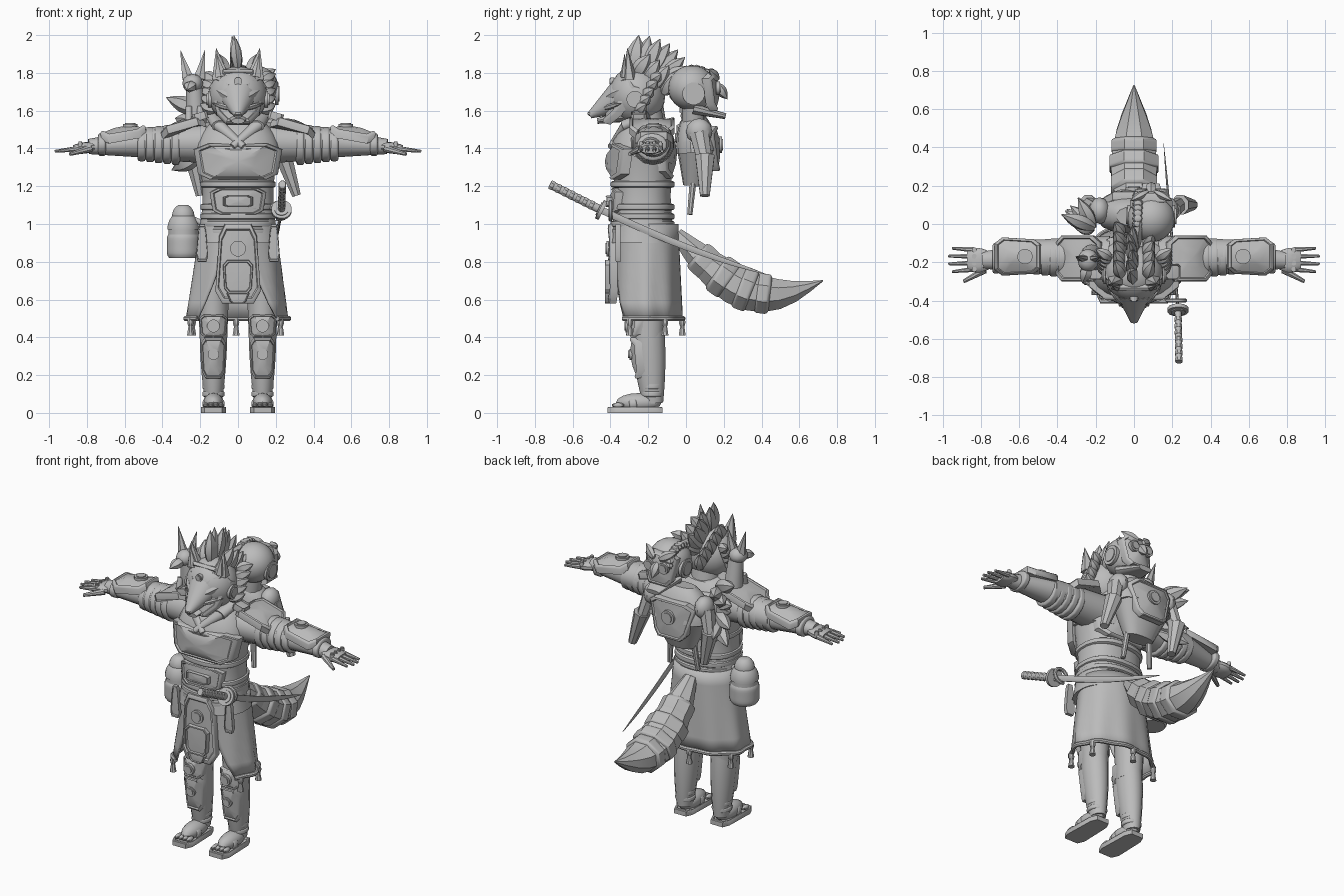
import bpy, bmesh, math, random
from mathutils import Vector, Matrix

random.seed(4)
default_cube = bpy.data.objects.get("Cube")
if default_cube:
    bpy.data.objects.remove(default_cube, do_unlink=True)

shade = (.5, .5, .5, 1)
grey = bpy.data.materials.new("plain grey")
grey.use_nodes = True
grey.diffuse_color = shade
grey.node_tree.nodes["Principled BSDF"].inputs["Base Color"].default_value = shade

FRONT = Matrix.Rotation(math.radians(90), 3, 'X')
BACK = Matrix.Rotation(math.pi, 3, 'Z') @ FRONT
TOP = Matrix.Identity(3)
X, Y, Z = TOP
SIDES = ((1, "left"), (-1, "right"))
parts = []


# Lengthwise shapes, from start to end of a part
def straight(t): return 1
def taper(t): return 1 - t / 4
def cone(t): return 1 - t / 2
def spike(t): return 1 - .97 * t
def band(t): return 1 - abs(2 * t - 1) ** 6 / 7
def barrel(t): return .75 + math.sin(math.pi * t) / 4
def waisted(t): return 1 - math.sin(math.pi * t) / 7
def dome(t): return math.sqrt(1 - .8 * t * t)
def calf(t): return 1 - t * t * .4
def leaf(t): return max(.03, math.sin(math.pi * (.15 + .85 * t)))
def brush(t): return max(.03, math.sin(math.pi * (.1 + .9 * t)))


def finish(name, bm):
    bmesh.ops.recalc_face_normals(bm, faces=bm.faces[:])
    mesh = bpy.data.meshes.new(name)
    bm.to_mesh(mesh)
    bm.free()
    mesh.materials.append(grey)
    ob = bpy.data.objects.new(name, mesh)
    bpy.context.collection.objects.link(ob)
    parts.append(ob)
    return ob


def skin(bm, loops):
    for low, high in zip(loops, loops[1:]):
        for i in range(len(low)):
            j = (i + 1) % len(low)
            bm.faces.new((low[i], low[j], high[j], high[i]))


def sweep(name, spots, widths, depths, axis, sides, power=1.0):
    bm, loops = bmesh.new(), []
    for i, spot in enumerate(spots):
        tangent = (spots[min(i + 1, len(spots) - 1)] - spots[max(i - 1, 0)]).normalized()
        u = (axis - tangent * axis.dot(tangent)).normalized()
        v = tangent.cross(u)
        ring = []
        for k in range(sides):
            angle = math.tau * (k + .5) / sides
            c, s = (math.copysign(abs(f(angle)) ** power, f(angle)) for f in (math.cos, math.sin))
            ring.append(bm.verts.new(spot + u * c * widths[i] + v * s * depths[i]))
        loops.append(ring)
    skin(bm, loops)
    bm.faces.new(loops[0])
    bm.faces.new(loops[-1])
    return finish(name, bm)


def along(start, end, t, sag=0.0):
    return Vector(start).lerp(Vector(end), t) - Z * sag * math.sin(math.pi * t)


def loft(name, start, end, width, depth, shape=straight, sides=14, sag=0.0, power=1.0):
    steps = [i / 10 for i in range(11)]
    span = (Vector(end) - Vector(start)).normalized()
    return sweep(name, [along(start, end, t, sag) for t in steps], [width * shape(t) for t in steps],
                 [depth * shape(t) for t in steps], Y if abs(span.x) > .75 else X, sides, power)


def tuft(name, start, end, width, depth, shape=leaf):
    return loft(name, start, end, width, depth, shape, sides=6)


def path(name, points, radius, axis):
    sizes = [radius] * len(points)
    return sweep(name, [Vector(p) for p in points], sizes, sizes, axis, 8)


def disc(name, loc, way, radius, height=.02):
    loc, way = Vector(loc), Vector(way)
    loft(name + "_rim", loc, loc + way * height, radius, radius, sides=16)
    return loft(name, loc, loc + way * height * 1.3, radius * .7, radius * .7, sides=16)


def ball(name, loc, size, segments=16):
    bm = bmesh.new()
    bmesh.ops.create_uvsphere(bm, u_segments=segments, v_segments=segments // 2, radius=1)
    bmesh.ops.scale(bm, vec=size, verts=bm.verts)
    bmesh.ops.translate(bm, vec=loc, verts=bm.verts)
    return finish(name, bm)


def plate(name, loc, width, height, narrow=1.0, turn=FRONT, thick=.02, bend=0.0, cut=.3):
    """Armour plate with clipped corners and a raised rim; sizes are half sizes."""
    inner = 1 - cut
    half = [(width * inner, height), (width, height * inner),
            (width * narrow, -height * inner), (width * narrow * inner, -height)]
    outline = half + [(-x, y) for x, y in reversed(half)]
    bm = bmesh.new()

    def place(x, y, lift):
        return bm.verts.new(turn @ Vector((x, y, lift * thick - bend * x * x)) + Vector(loc))

    loops = [[place(x * size, y * size, lift) for x, y in outline]
             for size, lift in ((1, -1), (1, .8), (.97, 1), (.88, 1), (.84, .5), (.4, .6))]
    skin(bm, loops)
    centre, last = place(0, 0, .6), loops[-1]
    for i, v in enumerate(last):
        bm.faces.new((v, last[(i + 1) % len(last)], centre))
    bm.faces.new(loops[0])
    return finish(name, bm)


# Torso, neck and waist wraps
loft("waist", (0, -.23, .9), (0, -.23, 1.4), .22, .175, waisted, sides=24, power=.85)
loft("chest", (0, -.23, 1.35), (0, -.19, 1.56), .23, .175, dome, sides=24, power=.85)
loft("neck", (0, -.2, 1.5), (0, -.23, 1.65), .09, .09)
for z in (.96, 1, 1.04, 1.09, 1.21):
    loft("waist_wrap", (0, -.23, z - .02), (0, -.23, z + .02), .2, .17, band, sides=24, power=.85)
plate("chest_plate", (0, -.415, 1.33), .235, .095, .9, thick=.025, bend=2)
plate("belly_plate", (0, -.395, 1.12), .15, .07, .9, bend=2)
plate("belly_crest", (0, -.41, 1.12), .08, .03, bend=2)
plate("back_plate", (0, -.06, 1.37), .2, .13, .9, BACK, bend=2)
for s, side in SIDES:
    loft(side + "_collar", (s * .13, -.2, 1.57), (s * .1, -.33, 1.52), .04, .03)
    loft(side + "_collar_end", (s * .11, -.31, 1.53), (-s * .03, -.4, 1.41), .035, .03, cone)

# Skirt: open at the front, lightly pleated, with a hem and tassels
bm, rows, columns = bmesh.new(), [], 48
for i in range(7):
    t = i / 6
    opening = .3 + .6 * t * t
    row = []
    for k in range(columns + 1):
        a = opening + (math.tau - 2 * opening) * k / columns
        ripple = 1 + .03 * t * math.sin(a * 9)
        row.append(bm.verts.new((math.sin(a) * (.2 + .07 * t) * ripple - .01 * t,
                                 -.21 - math.cos(a) * (.17 + .02 * t) * ripple, 1 - t / 2)))
    rows.append(row)
for top, low in zip(rows, rows[1:]):
    for k in range(columns):
        bm.faces.new((top[k], top[k + 1], low[k + 1], low[k]))
hem = [v.co.copy() for v in rows[-1]]
finish("skirt", bm).modifiers.new("cloth", 'SOLIDIFY').thickness = .012
path("skirt_hem", hem, .014, Z)
for corner in hem[2::11]:
    loft("tassel_knot", corner, corner - Z * .04, .018, .018, barrel, sides=8)
    loft("tassel", corner - Z * .09, corner - Z * .03, .02, .02, cone, sides=8)

# Front apron with its armour
plate("apron", (0, -.4, .79), .1, .21, 1.2, bend=1.5)
plate("apron_armour", (0, -.41, .72), .08, .09, .9)
plate("apron_base", (0, -.41, .61), .06, .03, .7)
disc("apron_boss", (0, -.4, .87), -Y, .042)
for s, side in SIDES:
    plate(side + "_sash_end", (s * .19, -.36, .9), .02, .1, 1.6, thick=.012)

# Legs, shin armour and sandals
for s, side in SIDES:
    x = s * .13
    loft(side + "_thigh", (x, -.2, .8), (x, -.2, .4), .09, .1, lambda t: 1 - t / 6)
    loft(side + "_calf", (x, -.205, .45), (x, -.175, .05), .075, .09, calf)
    plate(side + "_shin_plate", (x, -.28, .29), .066, .11, .9, FRONT @ Matrix.Rotation(.15, 3, 'X'), bend=10)
    plate(side + "_knee_plate", (x, -.295, .46), .075, .06, .9, bend=10)
    disc(side + "_knee_boss", (x, -.3, .46), -Y, .034)
    disc(side + "_shin_boss", (x, -.28, .31), -Y, .03)
    for z in (.1, .14):
        loft(side + "_ankle_wrap", (x, -.18, z - .015), (x, -.18, z + .015), .06, .06, band)
    plate(side + "_sandal", (x, -.27, .016), .06, .145, 1.1, TOP, .016)
    ball(side + "_foot", (x, -.25, .055), (.055, .12, .05))
    for k in range(4):
        ball(side + "_toe", (x + (k - 1.5) * .027, -.36, .04), (.015, .034, .015), 10)
    loft(side + "_strap", (x, -.26, .05), (x, -.3, .045), .06, .045, band)

# Arms, sleeves, bracers and hands
for s, side in SIDES:
    loft(side + "_sleeve", (s * .13, -.18, 1.43), (s * .52, -.17, 1.425), .12, .11, taper)
    loft(side + "_forearm", (s * .48, -.17, 1.43), (s * .79, -.19, 1.41), .09, .08, cone)
    for k in range(5):
        fold, r = .33 + .045 * k, .112 - .005 * k
        loft(side + "_sleeve_fold", (s * (fold - .022), -.175, 1.42), (s * (fold + .022), -.175, 1.42),
             r, r - .004, band)
    along_arm = Matrix.Rotation(s * .12, 3, 'Y') @ Matrix.Rotation(-s * math.pi / 2, 3, 'Z')
    plate(side + "_bracer", (s * .61, -.17, 1.505), .1, .12, .9, along_arm, bend=5)
    disc(side + "_bracer_boss", (s * .57, -.17, 1.51), Z, .04)
    loft(side + "_wrist_cuff", (s * .7, -.18, 1.42), (s * .74, -.18, 1.42), .08, .06, band)
    slope = Matrix.Rotation(s * .28, 3, 'Y')
    plate(side + "_shoulder_guard", (s * .3, -.18, 1.54), .12, .12, turn=slope, bend=3)
    plate(side + "_shoulder_buckle", (s * .2, -.25, 1.57), .04, .04, turn=slope)
    loft(side + "_palm", (s * .76, -.19, 1.41), (s * .87, -.19, 1.395), .065, .03, barrel, power=.8)
    for k in range(4):
        y = -.135 - .034 * k
        reach = .97 if k in (1, 2) else .95
        loft(side + "_finger", (s * .84, y, 1.4), (s * reach, y * 1.2 + .035, 1.385), .015, .016, cone, sides=8)
        disc(side + "_knuckle", (s * .835, y, 1.41), Z, .013)
    loft(side + "_thumb", (s * .78, -.24, 1.4), (s * .89, -.3, 1.37), .02, .02, cone, sides=8)

# Head with fox mask
ball("head", (0, -.26, 1.68), (.155, .15, .155), 24)
plate("mask", (0, -.395, 1.68), .15, .15, .75, FRONT @ Matrix.Rotation(-.3, 3, 'X'), bend=5, cut=.45)
loft("muzzle", (0, -.35, 1.67), (0, -.51, 1.575), .1, .09, lambda t: 1 - .8 * t)
loft("jaw", (0, -.33, 1.57), (0, -.47, 1.545), .07, .03, cone)
ball("nose", (0, -.505, 1.585), (.022, .016, .014), 10)
disc("brow_gem", (0, -.38, 1.755), -Y, .022)
for s, side in SIDES:
    tuft(side + "_eye", (s * .03, -.43, 1.66), (s * .13, -.32, 1.72), .02, .022)
    tuft(side + "_eyebrow", (s * .03, -.4, 1.71), (s * .13, -.3, 1.78), .012, .02)
    tuft(side + "_cheek_mark", (s * .04, -.44, 1.61), (s * .14, -.34, 1.64), .01, .015)
    tuft(side + "_ear", (s * .09, -.3, 1.77), (s * .115, -.31, 1.93), .055, .04, spike)
    tuft(side + "_ear_lining", (s * .09, -.33, 1.78), (s * .113, -.325, 1.9), .035, .02, spike)
    disc(side + "_ear_guard", (s * .14, -.27, 1.66), X * s, .045)
    for k in range(5):
        cheek = Vector((s * .12, -.26 + .02 * k, 1.6 + .04 * k))
        tuft(side + "_cheek_fur", cheek, cheek + Vector((s * .08, .05, .035)), .03, .035)
        crown = Vector((s * .06, -.27 + .05 * k, 1.78 - .03 * k))
        tuft(side + "_mane", crown, crown + Vector((s * .04, .08, .12)), .035, .045)
for k in range(7):
    a = k / 5
    root = Vector((0, -.28 + .15 * math.sin(a), 1.68 + .13 * math.cos(a)))
    sway = random.uniform(-.04, .04)
    tuft("mane_flame", root, root + Vector((sway, .03 + .14 * math.sin(a), .19 * math.cos(a * .8))), .03, .05)

# Small fox on the right shoulder
loft("small_fox_body", (-.22, -.16, 1.5), (-.23, -.18, 1.72), .06, .06, taper)
ball("small_fox_head", (-.24, -.19, 1.745), (.055, .06, .05), 12)
tuft("small_fox_muzzle", (-.24, -.22, 1.74), (-.27, -.31, 1.71), .035, .03)
for s, side in SIDES:
    tuft(side + "_small_fox_ear", (-.235 + s * .03, -.18, 1.77), (-.24 + s * .065, -.17, 1.92), .035, .02, spike)
    loft(side + "_small_fox_leg", (-.23 + s * .03, -.21, 1.62), (-.23 + s * .03, -.24, 1.52), .018, .018)
for k in range(8):
    z, swing = 1.6 - .035 * k, .09 * math.sin(k * 1.3)
    tuft("small_fox_tail", (-.21, -.02, z), (-.38 + abs(swing), .05 + swing, z + .07 - .02 * k), .04, .045)

# Puppet carried on the back, its head over its left shoulder
loft("puppet_waist", (0, .06, 1.4), (0, .04, 1.2), .19, .11, cone, power=.8)
loft("puppet_chest", (0, .06, 1.38), (0, .04, 1.58), .2, .11, dome, power=.8)
loft("puppet_neck", (.07, .04, 1.54), (.09, .04, 1.65), .06, .06)
plate("puppet_back_plate", (0, .17, 1.4), .16, .12, .7, BACK, bend=2)
disc("puppet_core", (0, .17, 1.42), Y, .045)
mid = .09
ball("puppet_head", (mid, .03, 1.72), (.125, .125, .12), 24)
plate("puppet_face", (mid, .165, 1.7), .11, .1, .8, BACK, bend=5)
loft("puppet_jaw", (mid, .04, 1.61), (mid, .21, 1.57), .09, .03, cone, power=.7)
tuft("puppet_nose", (mid, .16, 1.74), (mid, .22, 1.66), .03, .03)
for k in range(9):
    a = k / 4 - .6
    ball("puppet_crest", (.02, .04 + .11 * math.sin(a), 1.72 + .1 * math.cos(a)), (.03, .025, .025), 8)
for s, side in SIDES:
    disc(side + "_puppet_eye", (mid + s * .05, .16, 1.72), Y, .035)
    disc(side + "_puppet_ear", (mid + s * .105, .04, 1.69), X * s, .06)
    tuft(side + "_puppet_brow", (mid + s * .02, .17, 1.77), (mid + s * .11, .12, 1.82), .02, .03)
    ball(side + "_puppet_shoulder", (s * .18, .07, 1.49), (.055, .07, .07), 12)
    loft(side + "_puppet_arm", (s * .2, .07, 1.48), (s * .24, .1, 1.33), .045, .055, taper, sides=8)
    hand_x = .31 if s > 0 else .2
    loft(side + "_puppet_forearm", (s * .24, .1, 1.36), (s * hand_x, .1, 1.15), .05, .055, cone, sides=8)
    loft(side + "_puppet_leg", (s * .08, .04, 1.25), (s * .1, .02, 1.05), .02, .02, taper, sides=8)

# Armoured tail
tail_root, tail_tip, droop = (0, -.05, .95), (0, .725, .7), .18
loft("tail", tail_root, tail_tip, .13, .115, brush, sides=8, sag=droop)
for t in (.14, .27, .42, .54):
    front, rear = (along(tail_root, tail_tip, u, droop) for u in (t, t + .1))
    size = brush(t + .05)
    loft("tail_band", front, rear, .14 * size, .125 * size, band, sides=8)

# Sword through the sash
hilt, pommel = Vector((.23, -.44, 1.07)), Vector((.235, -.72, 1.21))
loft("sword_blade", hilt, (.155, .42, .735), .008, .02, lambda t: 1 - .9 * t ** 4, sides=8, sag=.02)
loft("sword_grip", pommel, hilt, .018, .022)
for k in range(7):
    loft("grip_wrap", along(pommel, hilt, k / 8), along(pommel, hilt, k / 8 + .07), .021, .026, band, sides=8)
disc("sword_guard", hilt, (pommel - hilt).normalized(), .055)
path("sash_ring", [(.22 + .045 * math.cos(k / 2), -.4, 1.07 + .045 * math.sin(k / 2)) for k in range(-4, 7)], .012, Y)

# Flask on the right hip
for name, low, high, r, shape in (("base", .82, .95, .088, band), ("collar", .94, .98, .08, straight),
                                  ("shoulder", .97, 1.06, .085, dome), ("cap", 1.04, 1.1, .06, dome)):
    loft("flask_" + name, (-.29, -.18, low), (-.29, -.18, high), r, r, shape, sides=20)
loft("flask_strap", (-.29, -.18, 1.05), (-.18, -.2, 1), .015, .015)

# Smooth shading with sharp creases
bpy.ops.object.select_all(action='DESELECT')
for ob in parts:
    ob.select_set(True)
bpy.context.view_layer.objects.active = parts[0]
bpy.ops.object.shade_smooth_by_angle(angle=math.radians(35))
